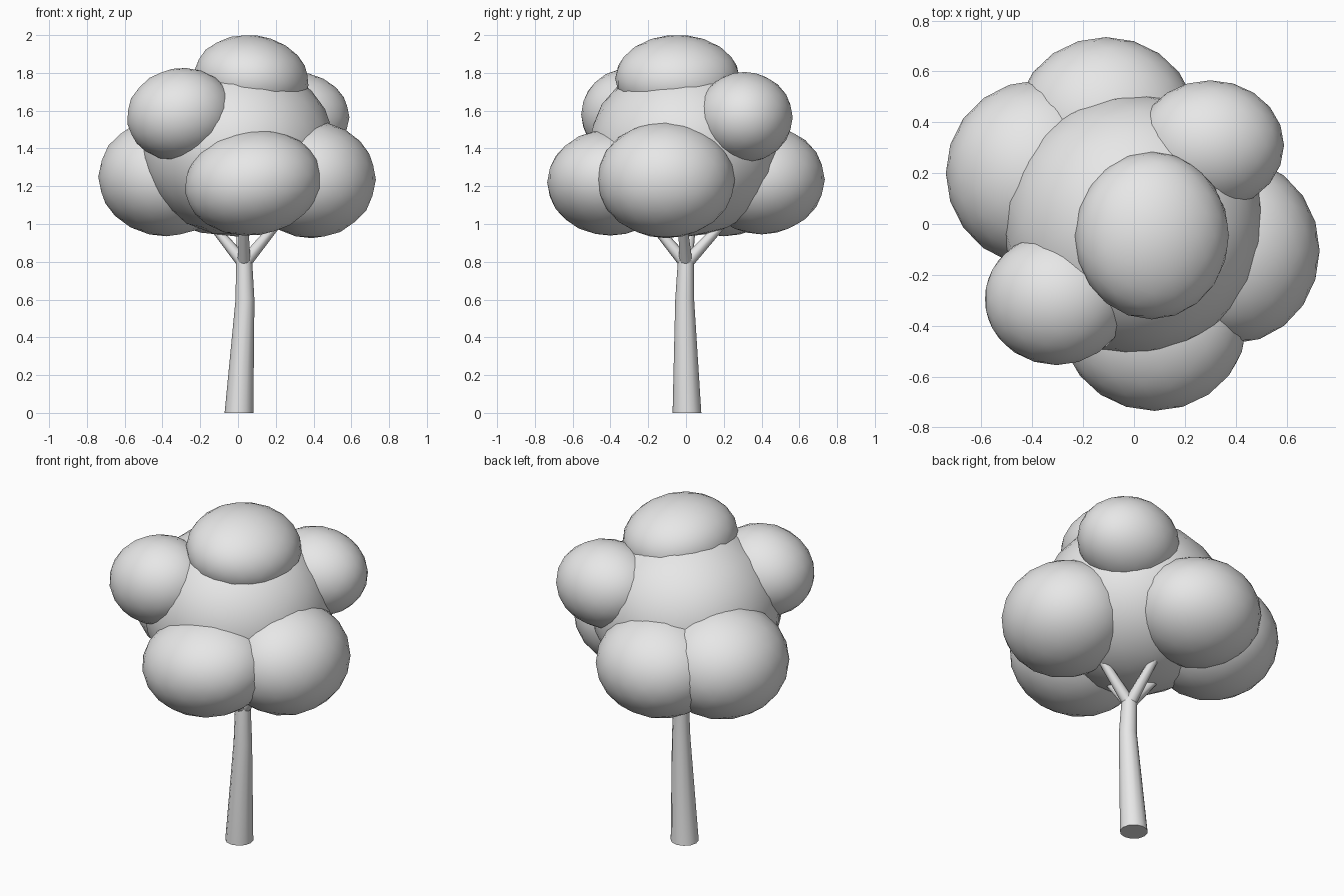
import bpy
import bmesh
from math import radians, pi, cos, sin
from mathutils import Vector

cube = bpy.data.objects.get("Cube")
if cube:
    bpy.data.objects.remove(cube, do_unlink=True)

# One plain grey for the whole tree
grey = bpy.data.materials.new("plain grey")
grey.use_nodes = True
colour = (0.8, 0.8, 0.8, 1)
grey.diffuse_color = colour
grey.node_tree.nodes["Principled BSDF"].inputs["Base Color"].default_value = colour


def add_object(name, bm):
    mesh = bpy.data.meshes.new(name)
    bmesh.ops.recalc_face_normals(bm, faces=bm.faces)
    bm.to_mesh(mesh)
    bm.free()
    mesh.materials.append(grey)
    obj = bpy.data.objects.new(name, mesh)
    bpy.context.collection.objects.link(obj)
    bpy.ops.object.select_all(action='DESELECT')
    obj.select_set(True)
    bpy.context.view_layer.objects.active = obj
    bpy.ops.object.shade_smooth_by_angle(angle=radians(50))
    return obj


def foliage(name, centre, radii, tilt=0):
    """Squashed sphere of leaves, tilted about the y axis."""
    bm = bmesh.new()
    bmesh.ops.create_icosphere(bm, subdivisions=3, radius=1)
    obj = add_object(name, bm)
    obj.location = centre
    obj.scale = radii
    obj.rotation_euler.y = radians(tilt)


def limb(name, path, sides):
    """Tapered tube through (centre, radius) stations, capped at both ends."""
    bm = bmesh.new()
    points = [Vector(p) for p, r in path]
    rings = []
    for i, (p, r) in enumerate(path):
        along = points[min(i + 1, len(path) - 1)] - points[max(i - 1, 0)]
        # Keep the ground end level
        turn = Vector((0, 0, 1)).rotation_difference(along)
        if p[2] == 0:
            turn.identity()
        rings.append([bm.verts.new(points[i] + turn @ Vector(
            (r * cos(2 * pi * k / sides), r * sin(2 * pi * k / sides), 0)))
            for k in range(sides)])
    for low, high in zip(rings, rings[1:]):
        for k in range(sides):
            n = (k + 1) % sides
            bm.faces.new((low[k], low[n], high[n], high[k]))
    bm.faces.new(rings[0][::-1])
    bm.faces.new(rings[-1])
    add_object(name, bm)


# Trunk with a slight bend
limb("trunk", [((0.005, 0.005, 0), 0.076), ((0.037, -0.007, 0.6), 0.05),
               ((0.032, 0, 0.82), 0.042)], 12)

# Four branches reaching into the lower foliage
ends = {"front": (0.03, -0.2, 1.03), "back": (0.01, 0.21, 1.02),
        "left": (0.23, -0.02, 1.03), "right": (-0.14, 0.03, 1.0)}
for side, end in ends.items():
    limb("branch_" + side, [((0.032, 0, 0.79), 0.035), (end, 0.022)], 8)

# Foliage: a core, a crown, four lower clumps and two upper clumps
foliage("foliage_core", (0, 0, 1.4), (0.515, 0.515, 0.467))
foliage("foliage_crown", (0.07, -0.045, 1.77), (0.305, 0.33, 0.23), 7)
foliage("foliage_lower_front", (0.08, -0.4, 1.22), (0.365, 0.335, 0.28), -8)
foliage("foliage_lower_left", (0.39, -0.105, 1.235), (0.34, 0.365, 0.31))
foliage("foliage_lower_back", (-0.11, 0.4, 1.235), (0.355, 0.335, 0.29))
foliage("foliage_lower_right", (-0.38, 0.2, 1.25), (0.36, 0.365, 0.315))
foliage("foliage_upper_front", (-0.305, -0.295, 1.58), (0.285, 0.26, 0.245), -10)
foliage("foliage_upper_back", (0.3, 0.31, 1.565), (0.29, 0.255, 0.24))
